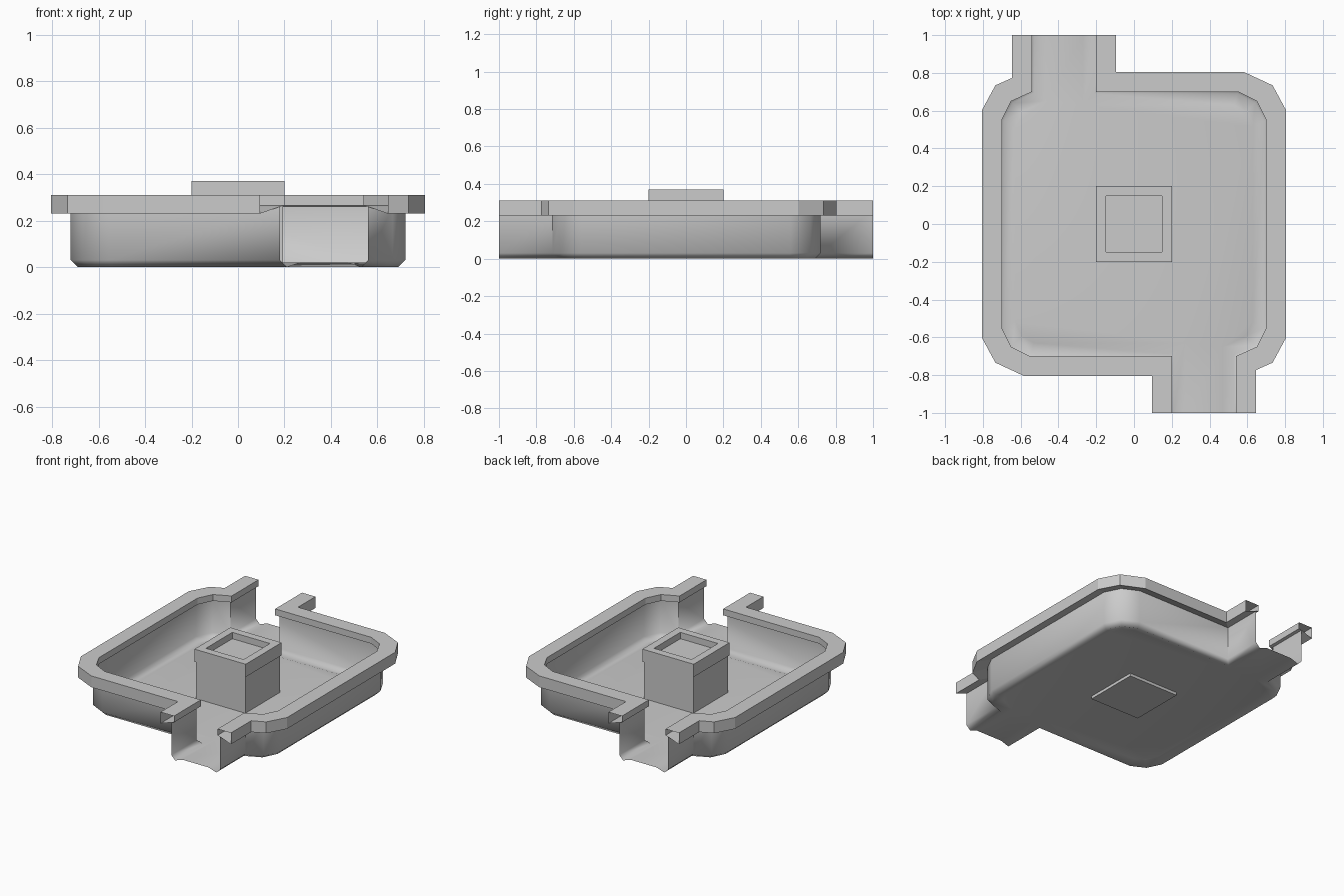
import bpy
import bmesh
from math import radians

if "Cube" in bpy.data.objects:
    bpy.data.objects.remove(bpy.data.objects["Cube"], do_unlink=True)

stone = bpy.data.materials.new("grey_stone")
stone.use_nodes = True
GREY = (0.6, 0.6, 0.6, 1)
stone.diffuse_color = GREY
stone.node_tree.nodes["Principled BSDF"].inputs["Base Color"].default_value = GREY


def finish(bm, name, smooth=0):
    """Turn a bmesh into a named object, smooth below the given angle."""
    bmesh.ops.remove_doubles(bm, verts=bm.verts, dist=0.0005)
    bmesh.ops.recalc_face_normals(bm, faces=bm.faces)
    mesh = bpy.data.meshes.new(name)
    bm.to_mesh(mesh)
    bm.free()
    mesh.materials.append(stone)
    obj = bpy.data.objects.new(name, mesh)
    bpy.context.collection.objects.link(obj)
    if smooth:
        bpy.ops.object.select_all(action="DESELECT")
        obj.select_set(True)
        bpy.context.view_layer.objects.active = obj
        bpy.ops.object.shade_smooth_by_angle(angle=radians(smooth))
    return obj


def half_path(d):
    """Plan of one half of the basin, d outside the inner lip, front to back."""
    return [(0.2 - d, -1), (0.2 - d, -0.7 - d),
            (-0.55 - 0.3 * d, -0.7 - d), (-0.65 - 0.8 * d, -0.65 - 0.8 * d),
            (-0.7 - d, -0.55 - 0.5 * d), (-0.7 - d, 0.55 + 0.5 * d),
            (-0.65 - 0.8 * d, 0.65 + 0.8 * d),
            (-0.54 - d, 0.7 + 0.7 * d), (-0.54 - d, 1)]


def sweep(bm, section, turn):
    """Loft a section of (offset, height) pairs along one half; return last row."""
    rows = [[bm.verts.new((x * turn, y * turn, z)) for x, y in half_path(d)]
            for d, z in section]
    for low, high in zip(rows, rows[1:]):
        for i in range(len(low) - 1):
            bm.faces.new((low[i], low[i + 1], high[i + 1], high[i]))
    return rows[-1]


# Basin shell: wall, chamfered foot and slightly raised floor
bm = bmesh.new()
basin_section = [(0.02, 0.26), (0.02, 0.03), (-0.01, 0), (-0.07, 0.02)]
floor_edge = [v for turn in (1, -1) for v in sweep(bm, basin_section, turn)]
floor = bm.faces.new(floor_edge)
bmesh.ops.triangulate(bm, faces=[floor])
finish(bm, "basin", 65)

# Hollow overhanging rim, open at the channel ends
bm = bmesh.new()
rim_section = [(0.02, 0.26), (0, 0.265), (0, 0.31), (0.105, 0.31),
               (0.105, 0.23), (0.02, 0.26)]
for turn in (1, -1):
    sweep(bm, rim_section, turn)
finish(bm, "rim")


def box(name, half, bottom, top, recess=None):
    """Square block, with an optional (half width, depth) pocket in its top."""
    bm = bmesh.new()
    bmesh.ops.create_cube(bm, size=1)
    for v in bm.verts:
        v.co.x *= 2 * half
        v.co.y *= 2 * half
        v.co.z = top if v.co.z > 0 else bottom
    if recess:
        width, depth = recess
        lid = max(bm.faces, key=lambda f: f.calc_center_median().z)
        bmesh.ops.inset_region(bm, faces=[lid], thickness=half - width)
        walls = bmesh.ops.extrude_discrete_faces(bm, faces=[lid])
        pocket = walls["faces"][0]
        for v in pocket.verts:
            v.co.z -= depth
    return finish(bm, name)


# Central pedestal
box("pedestal_post", 0.193, 0, 0.28)
box("pedestal_cap", 0.2, 0.28, 0.37, (0.125, 0.045))
